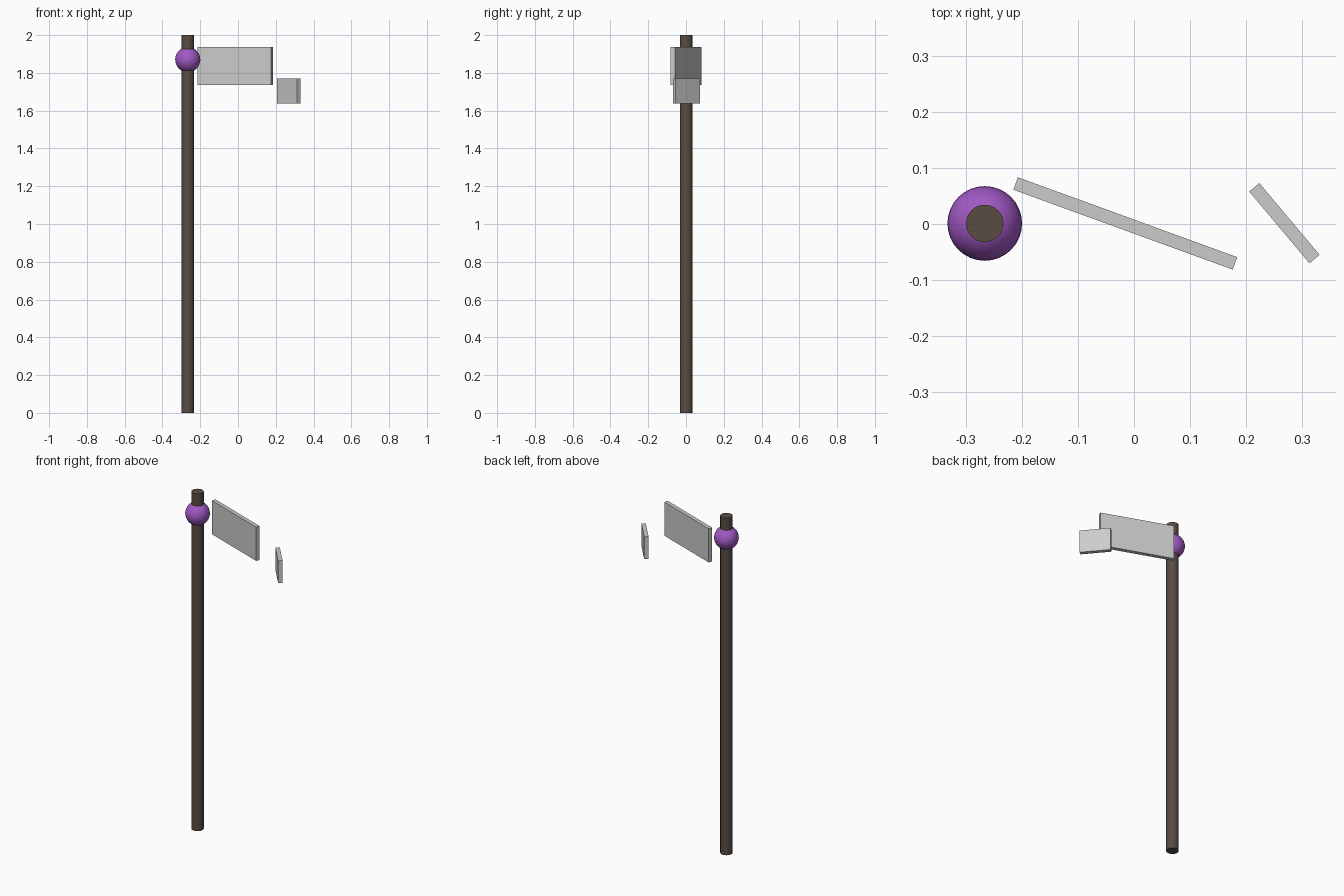
import bpy
from math import radians

if "Cube" in bpy.data.objects:
    bpy.data.objects.remove(bpy.data.objects["Cube"])

POLE_X = -0.266


def paint(obj, name, color):
    mat = bpy.data.materials.new(name)
    mat.diffuse_color = color
    mat.use_nodes = True
    mat.node_tree.nodes["Principled BSDF"].inputs["Base Color"].default_value = mat.diffuse_color
    obj.data.materials.append(mat)


def smooth(obj):
    bpy.ops.object.select_all(action='DESELECT')
    obj.select_set(True)
    bpy.context.view_layer.objects.active = obj
    bpy.ops.object.shade_smooth_by_angle(angle=radians(30))


def panel(name, center, size, turn):
    bpy.ops.mesh.primitive_cube_add(size=1, location=center,
                                    rotation=(0, 0, radians(turn)))
    obj = bpy.context.object
    obj.name = name
    obj.scale = size
    return obj


# Tall wooden pole
bpy.ops.mesh.primitive_cylinder_add(vertices=32, radius=0.0333, depth=2,
                                    location=(POLE_X, 0.001, 1))
pole = bpy.context.object
pole.name = "pole"
paint(pole, "dark_wood", (0.1, 0.073, 0.055, 1))
smooth(pole)

# Purple ball threaded on the pole
bpy.ops.mesh.primitive_uv_sphere_add(segments=32, ring_count=16, radius=0.0665,
                                     location=(POLE_X, 0.001, 1.87))
ball = bpy.context.object
ball.name = "ball"
paint(ball, "purple", (0.36, 0.1, 0.56, 1))
smooth(ball)

# Two flag panels, turned as if waving
panel("flag_panel", (-0.0155, 0.001, 1.837), (0.416, 0.0236, 0.2), -20)
panel("flag_tip", (0.268, 0.0015, 1.7035), (0.167, 0.0236, 0.133), -50)
